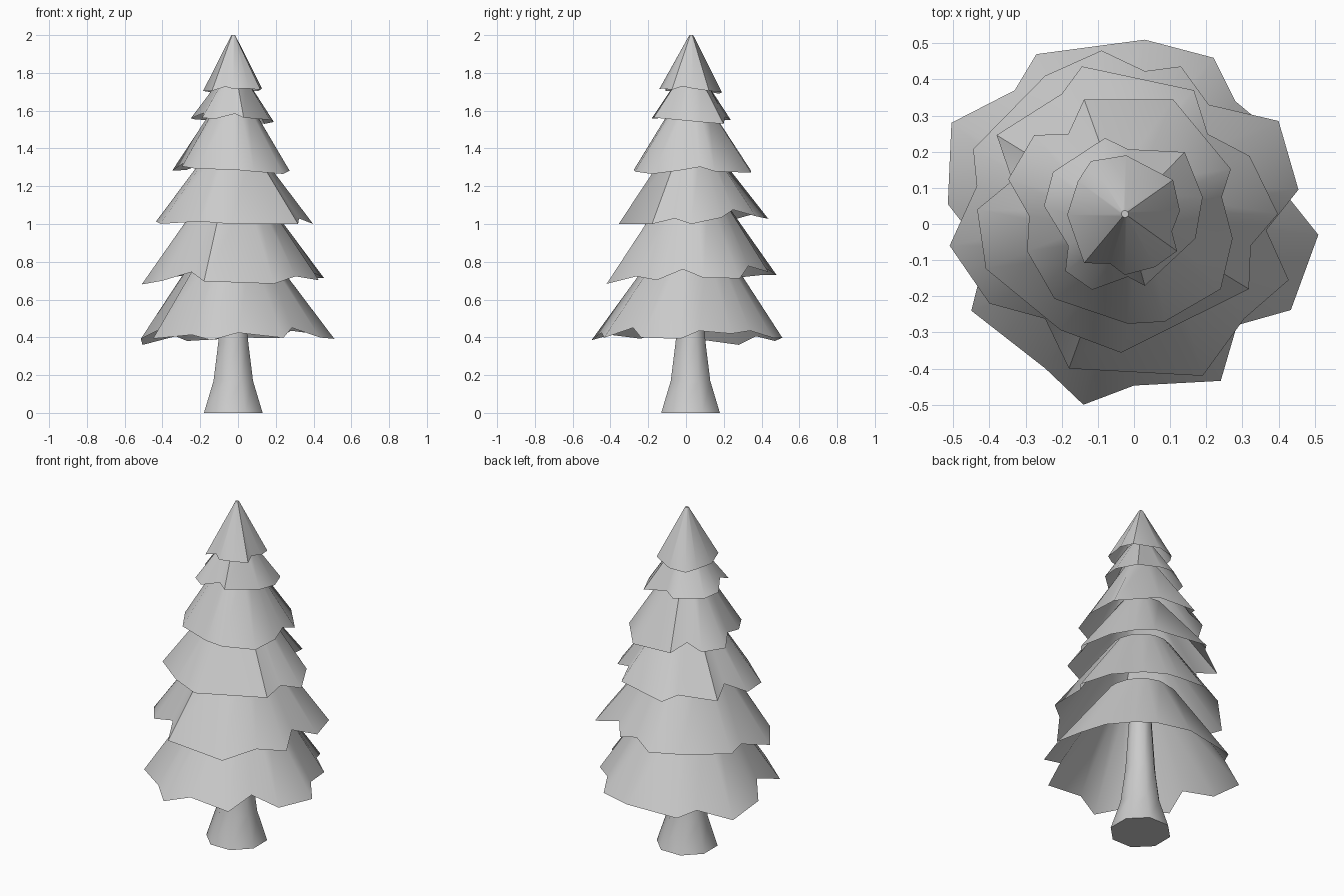
import bpy, bmesh, math
from mathutils import Vector

if "Cube" in bpy.data.objects:
    bpy.data.objects.remove(bpy.data.objects["Cube"])

AXIS = Vector((-0.025, 0.028))


def finish(bm, name, angle):
    bmesh.ops.recalc_face_normals(bm, faces=bm.faces)
    me = bpy.data.meshes.new(name)
    bm.to_mesh(me)
    bm.free()
    ob = bpy.data.objects.new(name, me)
    bpy.context.collection.objects.link(ob)
    bpy.ops.object.select_all(action='DESELECT')
    ob.select_set(True)
    bpy.context.view_layer.objects.active = ob
    bpy.ops.object.shade_smooth_by_angle(angle=math.radians(angle))
    return ob


def bridge(bm, a, b):
    n = len(a)
    for i in range(n):
        bm.faces.new((a[i], a[(i + 1) % n], b[(i + 1) % n], b[i]))


def skirt(name, low, top_z, top_r, rim, cap=False):
    """Open cone whose ragged rim lifts where it is cut closer to the middle."""
    pts = [Vector(p) for p in rim]
    mid = sum(pts, Vector((0, 0))) / len(pts)
    rmax = max((p - mid).length for p in pts)
    bm = bmesh.new()
    bottom, top = [], []
    for p in pts:
        z = low + 0.55 * (rmax - (p - mid).length)
        bottom.append(bm.verts.new((p.x, p.y, z)))
        q = AXIS + (p - AXIS).normalized() * top_r
        top.append(bm.verts.new((q.x, q.y, top_z)))
    bridge(bm, bottom, top)
    if cap:
        bm.faces.new(top)
    return finish(bm, name, 40)


# Branch skirts, bottom to top: rim outline seen from above
skirt("branches_1", 0.36, 0.85, 0.19, [
    (.51, -.03), (.43, .07), (.40, .24), (.28, .34), (.22, .46), (.03, .51),
    (-.27, .47), (-.33, .37), (-.505, .28), (-.515, .055), (-.41, -.08),
    (-.45, -.24), (-.245, -.40), (-.14, -.50), (0, -.447), (.24, -.434),
    (.285, -.28), (.434, -.238)])
skirt("branches_2", 0.68, 1.14, 0.165, [
    (.455, .095), (.40, .285), (.207, .33), (.13, .436), (.03, .423),
    (-.09, .48), (-.246, .41), (-.445, .207), (-.435, .105), (-.51, -.06),
    (-.40, -.22), (-.246, -.262), (-.18, -.40), (.19, -.42), (.305, -.262),
    (.428, -.155), (.366, -.017)])
skirt("branches_3", 1.00, 1.40, 0.12, [
    (.398, .028), (.32, .188), (.204, .249), (.166, .37), (-.144, .436),
    (-.20, .36), (-.38, .246), (-.337, .12), (-.434, .04), (-.41, -.124),
    (-.204, -.293), (-.036, -.356), (.318, -.18), (.323, -.06)])
skirt("branches_4", 1.265, 1.63, 0.095, [
    (.273, -.04), (.243, .075), (.268, .152), (.108, .345), (-.138, .345),
    (-.182, .249), (-.276, .246), (-.348, .124), (-.29, .022), (-.296, -.075),
    (-.22, -.207), (-.017, -.276), (.085, -.27), (.24, -.18)])
skirt("branches_5", 1.53, 1.76, 0.075, [
    (.19, .075), (.14, .199), (-.017, .207), (-.08, .238), (-.224, .144),
    (-.249, .05), (-.182, -.06), (-.19, -.13), (-.116, -.182), (-.017, -.146),
    (.03, -.171), (.17, -.04)])
skirt("branches_top", 1.69, 2.0, 0.01, [
    (.127, .036), (.108, .122), (-.022, .19), (-.119, .174), (-.155, .119),
    (-.185, .025), (-.138, -.108), (-.066, -.11), (-.025, -.141),
    (.058, -.119), (.119, -.075), (.105, -.02)], cap=True)

# Flared trunk
bm = bmesh.new()
rings = []
for z, r in ((0, .168), (.17, .113), (.38, .085), (.75, .06)):
    rings.append([bm.verts.new((AXIS.x + r * math.cos(a), AXIS.y - .004 + r * math.sin(a), z))
                  for a in (math.tau * (i + .5) / 8 for i in range(8))])
for a, b in zip(rings, rings[1:]):
    bridge(bm, a, b)
bm.faces.new(rings[0])
finish(bm, "trunk", 50)
